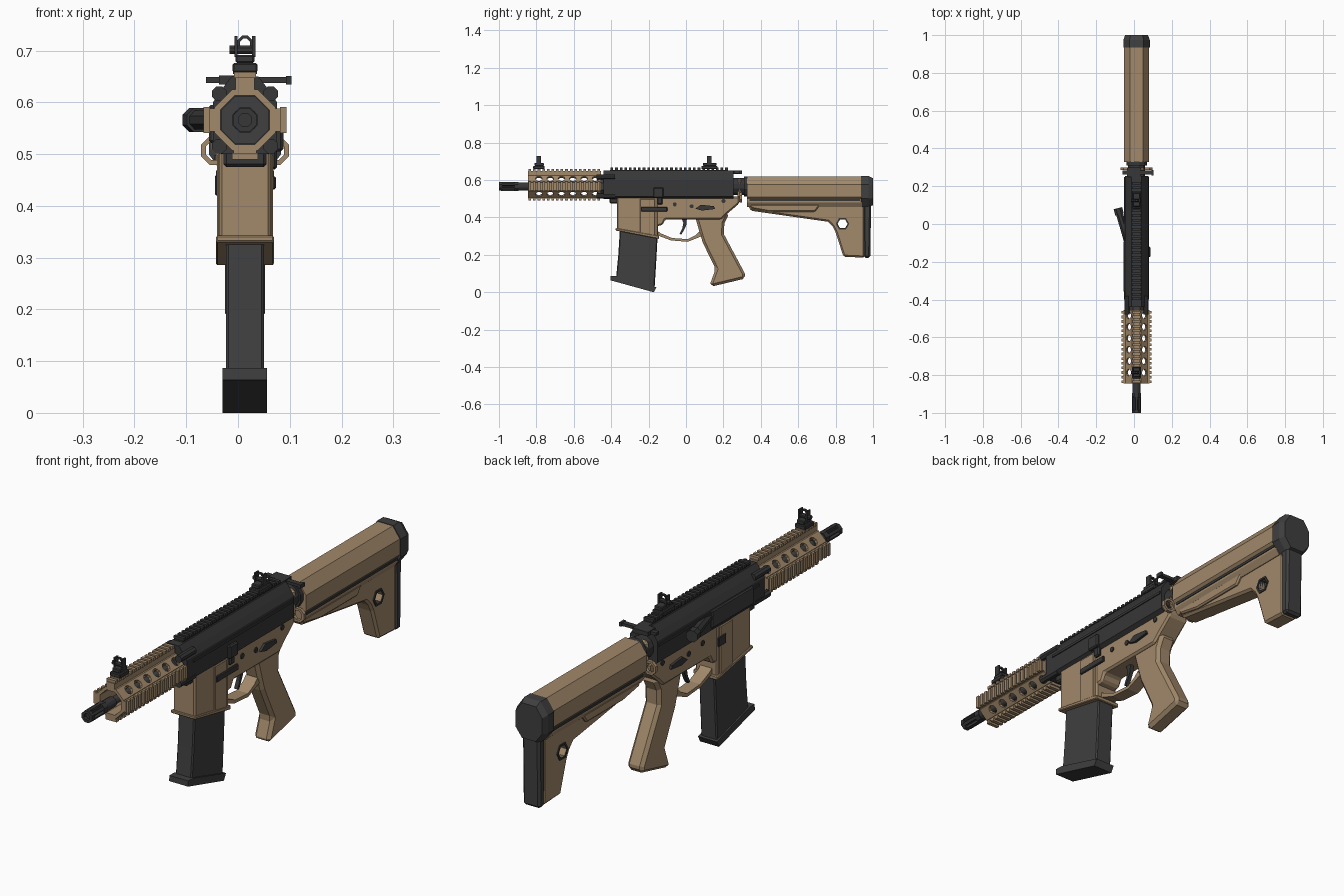
import bpy, bmesh, math
from mathutils import Vector, Matrix

if "Cube" in bpy.data.objects:
    bpy.data.objects.remove(bpy.data.objects["Cube"])

CX, CZ = 0.0135, 0.566          # bore axis


def mat(name, c):
    m = bpy.data.materials.new(name)
    m.diffuse_color = (*c, 1)
    m.use_nodes = True
    m.node_tree.nodes["Principled BSDF"].inputs["Base Color"].default_value = m.diffuse_color
    return m


TAN = mat("tan", (0.36, 0.25, 0.145))
DARK = mat("dark_grey", (0.05, 0.05, 0.051))
BLACK = mat("receiver_grey", (0.038, 0.038, 0.039))


def finish(name, bm, m, bevel=0):
    bmesh.ops.recalc_face_normals(bm, faces=bm.faces)
    bmesh.ops.translate(bm, verts=bm.verts, vec=(CX, 0, 0))
    me = bpy.data.meshes.new(name)
    bm.to_mesh(me)
    bm.free()
    ob = bpy.data.objects.new(name, me)
    bpy.context.collection.objects.link(ob)
    if m:
        me.materials.append(m)
    if bevel:
        b = ob.modifiers.new("bevel", 'BEVEL')
        b.width, b.segments, b.angle_limit = bevel, 1, math.radians(40)
    return ob


def loft(bm, a, b):
    va, vb = [bm.verts.new(p) for p in a], [bm.verts.new(p) for p in b]
    bm.faces.new(va)
    bm.faces.new(vb[::-1])
    n = len(a)
    for i in range(n):
        bm.faces.new((va[i], vb[i], vb[(i + 1) % n], va[(i + 1) % n]))


def profile(name, pts, hw, m, bevel=0, x=0):
    """Side outline (y, z) extruded across x."""
    bm = bmesh.new()
    loft(bm, [(x - hw, y, z) for y, z in pts], [(x + hw, y, z) for y, z in pts])
    return finish(name, bm, m, bevel)


def section(name, half, y0, y1, m, s=1, zc=CZ, bevel=0):
    """Mirrored half cross-section (x, z) extruded along y, end scaled by s."""
    pts = half + [(-x, z) for x, z in reversed(half)]
    bm = bmesh.new()
    loft(bm, [(x, y0, z) for x, z in pts],
         [(x * s, y1, zc + (z - zc) * s) for x, z in pts])
    return finish(name, bm, m, bevel)


def add_box(bm, x0, x1, y0, y1, z0, z1, rot=None):
    a = [Vector((x, y0, z)) for x, z in ((x0, z0), (x1, z0), (x1, z1), (x0, z1))]
    b = [v + Vector((0, y1 - y0, 0)) for v in a]
    if rot:
        a, b = [rot @ v for v in a], [rot @ v for v in b]
    loft(bm, a, b)


def boxes(name, lst, m, bevel=0):
    bm = bmesh.new()
    for b in lst:
        add_box(bm, *b)
    return finish(name, bm, m, bevel)


def add_cyl(bm, p0, p1, r, n, r2=None):
    p0, p1 = Vector(p0), Vector(p1)
    d = p1 - p0
    M = Matrix.Translation((p0 + p1) / 2) @ d.to_track_quat('Z', 'Y').to_matrix().to_4x4() \
        @ Matrix.Rotation(math.pi / n, 4, 'Z')
    bmesh.ops.create_cone(bm, cap_ends=True, segments=n, radius1=r,
                          radius2=r if r2 is None else r2, depth=d.length, matrix=M)


def cyls(name, lst, m, bevel=0):
    bm = bmesh.new()
    for c in lst:
        add_cyl(bm, *c)
    return finish(name, bm, m, bevel)


def ring(name, c, ro, ri, w, n, m):
    """Flat ring around the y axis."""
    bm = bmesh.new()
    loops = []
    for r, y in ((ro, -w), (ro, w), (ri, w), (ri, -w)):
        loops.append([bm.verts.new((c[0] + r * math.cos(2 * math.pi * (i + .5) / n), c[1] + y,
                                    c[2] + r * math.sin(2 * math.pi * (i + .5) / n))) for i in range(n)])
    for k in range(4):
        A, B = loops[k], loops[(k + 1) % 4]
        for i in range(n):
            bm.faces.new((A[i], A[(i + 1) % n], B[(i + 1) % n], B[i]))
    return finish(name, bm, m)


def cut(ob, cutter):
    cutter.hide_render = True
    cutter.hide_set(True)
    b = ob.modifiers.new("cut", 'BOOLEAN')
    b.operation, b.solver, b.object = 'DIFFERENCE', 'EXACT', cutter


def about_bore(a):
    return Matrix.Translation((0, 0, CZ)) @ Matrix.Rotation(a, 4, 'Y') @ Matrix.Translation((0, 0, -CZ))


# barrel and slotted muzzle
cyls("barrel", [((0, -.93, CZ), (0, -.42, CZ), .016, 12)], DARK)
cyls("muzzle_collar", [((0, -.9, CZ), (0, -.835, CZ), .022, 12), ((0, -.918, CZ), (0, -.895, CZ), .026, 8)], BLACK)
ring("muzzle_tip", (0, -.992, CZ), .025, .014, .008, 8, BLACK)
bm = bmesh.new()
for k in range(6):
    add_box(bm, -.006, .006, -.99, -.91, CZ + .014, CZ + .024, about_bore(k * math.pi / 3))
finish("muzzle_prongs", bm, BLACK)
cyls("muzzle_core", [((0, -.985, CZ), (0, -.91, CZ), .014, 8)], BLACK)

# handguard: octagonal shell with round holes on the diagonals
guard = ring("handguard", (0, -.65, CZ), .064, .051, .195, 8, TAN)
bm = bmesh.new()
for k in range(4):
    a = math.pi / 4 + k * math.pi / 2
    d = Vector((math.cos(a), 0, math.sin(a)))
    for i in range(6):
        c = Vector((0, -.484 - .0605 * i, CZ))
        add_cyl(bm, c + d * .04, c + d * .07, .018, 10)
cut(guard, finish("hole_cutter", bm, None))
# rails on four sides with teeth
bm = bmesh.new()
for k, top in enumerate((.093, .08, .076, .08)):
    R = about_bore(k * math.pi / 2)
    w = .018 if k == 0 else .022
    add_box(bm, -w, w, -.845, -.455, CZ + .054, CZ + top - .011, R)
    for i in range(16):
        y = -.842 + i * .0245
        add_box(bm, -w - .003, w + .003, y, y + .014, CZ + top - .012, CZ + top, R)
finish("handguard_rails", bm, TAN)
cyls("barrel_nut", [((0, -.475, CZ), (0, -.42, CZ), .05, 8)], DARK)
cyls("handguard_bolts", [((sx * .05, -.478, CZ + sz * .051), (sx * .05, -.38, CZ + sz * .051), .015, 8)
                         for sx in (-1, 1) for sz in (-1, 1)], BLACK)

# upper receiver
section("upper_receiver", [(.045, .5), (.062, .512), (.062, .6), (.046, .624), (.026, .65)],
        -.44, .255, BLACK)
boxes("receiver_side_ridges", [(s * .062 - .004, s * .062 + .004, -.40, .25, .578, .588) for s in (-1, 1)], BLACK)
boxes("top_rail", [(-.02, .02, -.405, .225, .645, .655)]
      + [(-.023, .023, -.403 + i * .0245, -.389 + i * .0245, .655, .666) for i in range(26)], BLACK)
boxes("ejection_port_cover", [(-.07, -.055, -.36, -.09, .522, .595)], DARK, .004)
boxes("front_pivot", [(-.042, .042, -.41, -.36, .475, .51)], BLACK, .006)
cyls("forward_assist", [((-.05, -.085, CZ), (-.092, .06, CZ), .02, 8),
                        ((-.09, .05, CZ), (-.0985, .084, CZ), .025, 8)], BLACK)
boxes("charging_handle", [(-.075, .08, .262, .282, .637, .649), (-.02, .02, .2, .3, .633, .652),
                          (.079, .0895, .258, .286, .635, .651)], BLACK)
profile("charging_latch", [(.25, .635), (.3, .635), (.3, .652), (.25, .652)], .02, BLACK, x=-.03)

# receiver end, collar and sling loops
cyls("buffer_collar", [((0, .25, CZ), (0, .345, CZ), .047, 12), ((0, .31, CZ), (0, .33, CZ), .056, 12)], BLACK)
boxes("end_plate", [(-.045, .045, .275, .3, .5, .61)], TAN, .012)
for s in (-1, 1):
    ring("sling_loop", (s * .057, .293, .507), .03, .02, .007, 8, TAN)

# lower receiver
profile("magazine_well", [(-.37, .512), (-.15, .512), (-.15, .295), (-.37, .334)], .05, TAN, .006)
profile("magazine_well_lip", [(-.376, .343), (-.144, .302), (-.144, .285), (-.376, .33)], .056, TAN, .003)
profile("magazine_well_rib", [(-.245, .5), (-.165, .5), (-.165, .3), (-.245, .315)], .054, TAN, .003)
profile("lower_receiver", [(-.17, .512), (.285, .512), (.285, .475), (.25, .445), (.22, .42), (.19, .39),
                           (-.11, .39), (-.125, .36), (-.17, .35)], .046, TAN, .008)
profile("grip", [(.05, .4), (.07, .33), (.09, .265), (.158, .125), (.131, .05), (.135, .03), (.315, .073),
                 (.315, .1), (.203, .31), (.205, .37), (.23, .42), (.2, .44), (.08, .44)], .036, TAN, .013)
profile("trigger_guard", [(-.155, .305), (-.08, .277), (.01, .27), (.06, .29), (.085, .3), (.07, .325),
                          (.05, .305), (.01, .284), (-.075, .29), (-.135, .315), (-.155, .33)], .026, TAN)
profile("trigger", [(-.025, .4), (.005, .4), (.002, .36), (-.012, .33), (-.025, .308), (-.034, .312),
                    (-.02, .34), (-.014, .37)], .008, BLACK)
# controls
for s in (-1, 1):
    profile("selector_lever", [(.05, .447), (.08, .468), (.15, .46), (.155, .445), (.085, .437)],
            .006, BLACK, x=s * .05)
cyls("receiver_pins", [((-.05, y, z), (.05, y, z), .011, 8) for y, z in ((.2, .488), (-.06, .47), (.03, .46))], BLACK)
boxes("magazine_catch", [(.05, .06, -.24, -.1, .432, .457), (-.058, -.05, -.2, -.15, .42, .46)], BLACK, .003)
boxes("bolt_catch", [(.055, .074, -.175, -.12, .505, .56), (.045, .062, -.155, -.125, .47, .52)], BLACK, .005)

# magazine
profile("magazine", [(-.352, .36), (-.362, .2), (-.374, .075), (-.168, .02), (-.16, .15), (-.15, .33)],
        .037, DARK, .005)
profile("magazine_base", [(-.403, .087), (-.404, .064), (-.172, 0), (-.158, .026), (-.37, .086)], .043, DARK)

# stock
section("stock_tube", [(.04, .455), (.056, .48), (.056, .5), (.066, .51), (.066, .575), (.034, .62)],
        .327, .94, TAN)
boxes("stock_grooves", [(s * .057 - .002, s * .057 + .002, .34, .93, .488, .498) for s in (-1, 1)], BLACK)
lower = profile("stock_lower", [(.33, .475), (.345, .436), (.76, .377), (.785, .35), (.8, .32), (.842, .19),
                                (.955, .185), (.955, .475)], .037, TAN, .009)
profile("stock_cheek_rib", [(.34, .47), (.35, .448), (.45, .43), (.69, .43), (.72, .47)], .048, TAN, .006)
hexring = cyls("stock_hex_ring", [((-.041, .837, .366), (.041, .837, .366), .036, 6)], BLACK)
hexcut = cyls("hex_cutter", [((-.1, .837, .366), (.1, .837, .366), .027, 6)], None)
cut(lower, hexcut)
cut(hexring, hexcut)

# butt pad
pad = [(.036, .455), (.07, .5), (.07, .575), (.037, .622)]
section("butt_pad_top", pad, .935, .975, DARK)
section("butt_pad_cap", pad, .975, 1.0, DARK, .86, .53)
profile("butt_pad_stem", [(.948, .47), (.95, .184), (.985, .184), (.99, .47)], .039, DARK, .009)


# folding sights
def sight(tag, y, length):
    boxes(tag + "_sight_base", [(-.024, .024, y - length / 2, y + length / 2, .658, .676),
                                (-.018, .018, y - length * .4, y + length * .45, .676, .692)], BLACK, .003)
    boxes(tag + "_sight_ears", [(s * .017 - .003, s * .017 + .003, y - .012, y + .012, .688, .728)
                                for s in (-1, 1)], BLACK)
    ring(tag + "_sight_ring", (0, y, .714), .016, .010, .005, 8, BLACK)
    cyls(tag + "_sight_knob", [((-.03, y, .702), (.02, y, .702), .009, 8)], BLACK)


sight("front", -.787, .06)
sight("rear", .125, .085)
